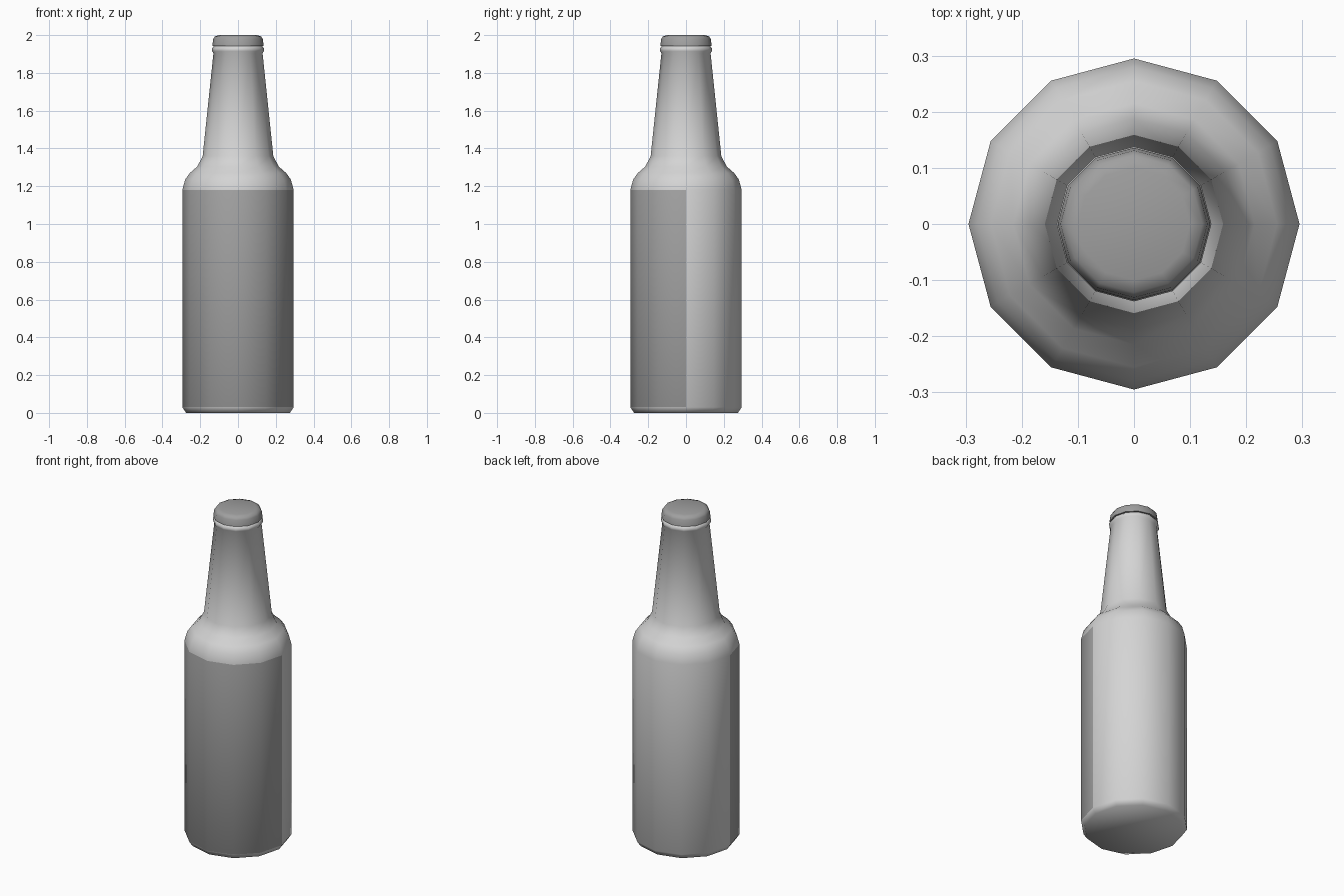
import bpy, bmesh, math

cube = bpy.data.objects.get("Cube")
if cube:
    bpy.data.objects.remove(cube, do_unlink=True)

SIDES = 12


def material(name, value):
    mat = bpy.data.materials.new(name)
    mat.use_nodes = True
    colour = (value, value, value, 1)
    mat.diffuse_color = colour
    mat.node_tree.nodes["Principled BSDF"].inputs["Base Color"].default_value = colour
    return mat


def lathe(name, profile, mats, smooth_angle):
    """Spin (radius, height) pairs about z, with flat discs closing both ends."""
    bm = bmesh.new()
    rings = []
    for r, z in profile:
        angles = [math.tau * i / SIDES for i in range(SIDES)]
        rings.append([bm.verts.new((r * math.cos(a), r * math.sin(a), z)) for a in angles])
    for low, high in zip(rings, rings[1:]):
        for i in range(SIDES):
            j = (i + 1) % SIDES
            bm.faces.new((low[i], low[j], high[j], high[i]))
    bm.faces.new(rings[0][::-1])
    bm.faces.new(rings[-1])
    mesh = bpy.data.meshes.new(name)
    bm.to_mesh(mesh)
    bm.free()
    for mat in mats:
        mesh.materials.append(mat)
    obj = bpy.data.objects.new(name, mesh)
    bpy.context.collection.objects.link(obj)
    bpy.ops.object.select_all(action="DESELECT")
    obj.select_set(True)
    bpy.context.view_layer.objects.active = obj
    bpy.ops.object.shade_smooth_by_angle(angle=math.radians(smooth_angle))
    return obj


glass = material("pale grey glass", 0.66)
paper = material("grey label", 0.37)
metal = material("grey metal", 0.35)

# Bottle: base bevel, straight body, shoulder, tapered neck and lip ring
bottle = lathe("bottle", [
    (0.275, 0.0), (0.295, 0.03), (0.295, 1.18), (0.28, 1.235), (0.255, 1.27),
    (0.215, 1.305), (0.187, 1.36), (0.13, 1.905), (0.138, 1.915),
    (0.138, 1.93), (0.125, 1.945),
], [glass, paper], 70)

# Label: the front half of the straight body
for face in bottle.data.polygons:
    if 0.1 < face.center.z < 1.1 and face.center.y < 0:
        face.material_index = 1

# Crown cap with a rounded top edge
lathe("cap", [(0.136, 1.943), (0.131, 1.98), (0.122, 1.993), (0.1, 2.0)], [metal], 60)
